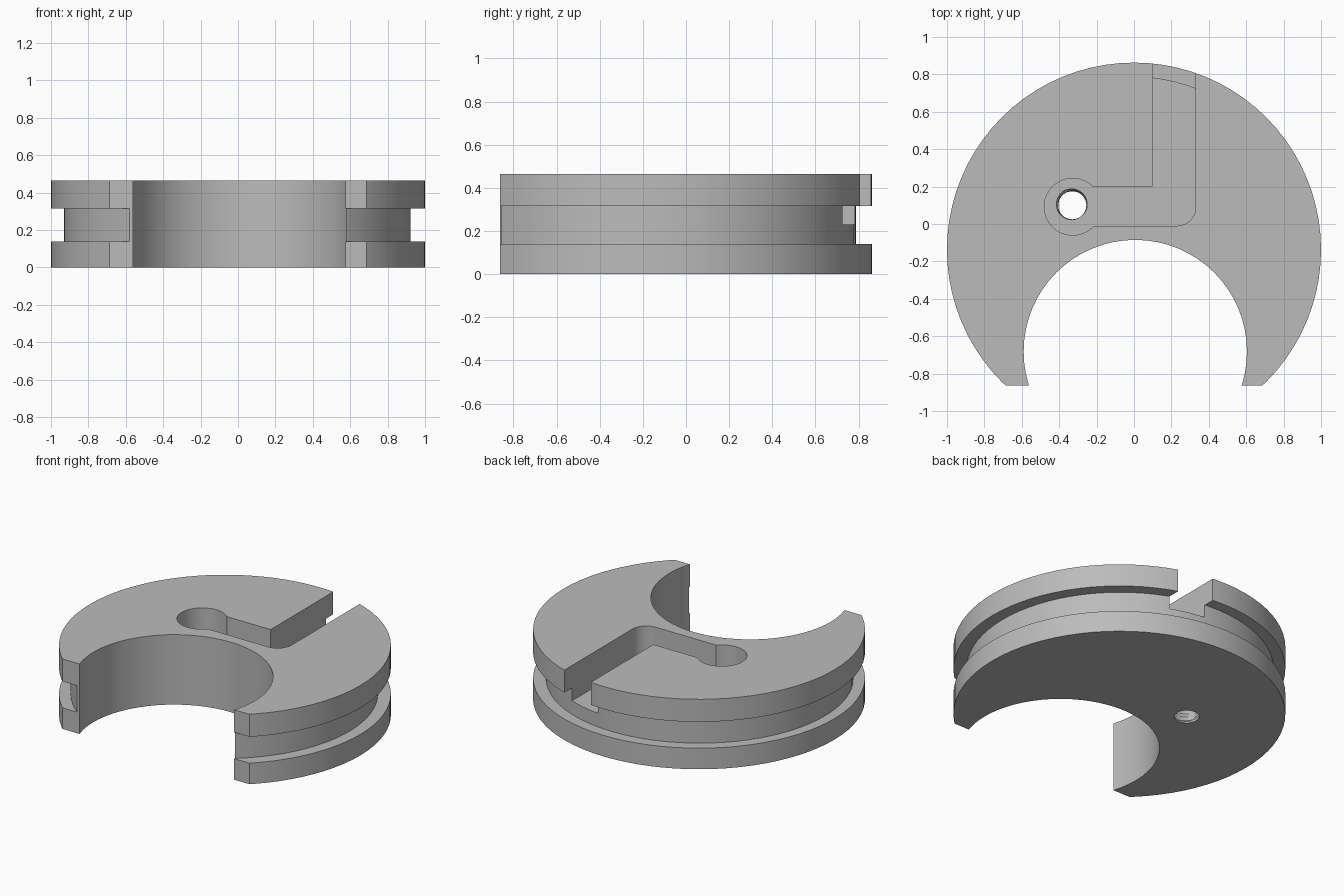
import bpy, bmesh
from math import sin, cos, pi, radians, asin, degrees

cube = bpy.data.objects.get("Cube")
if cube:
    bpy.data.objects.remove(cube, do_unlink=True)

grey = bpy.data.materials.new("plain grey")
grey.use_nodes = True
grey.diffuse_color = (0.5, 0.5, 0.5, 1)
grey.node_tree.nodes["Principled BSDF"].inputs["Base Color"].default_value = (0.5, 0.5, 0.5, 1)

HEIGHT, FLOOR = 0.465, 0.23
CENTRE_Y, FRONT_Y = -0.137, -0.8625


def arc(cx, cy, r, start, end, steps):
    angles = [radians(start + (end - start) * i / steps) for i in range(steps + 1)]
    return [(cx + r * cos(a), cy + r * sin(a)) for a in angles]


def circle(cx, cy, r, steps):
    return arc(cx, cy, r, 0, 360, steps)[:-1]


def loft(name, sections):
    """Closed solid through matching loops, each given as (outline, z)."""
    bm = bmesh.new()
    loops = [[bm.verts.new((x, y, z)) for x, y in outline] for outline, z in sections]
    n = len(loops[0])
    for low, high in zip(loops, loops[1:]):
        for i in range(n):
            j = (i + 1) % n
            bm.faces.new((low[i], low[j], high[j], high[i]))
    bm.faces.new(loops[0][::-1])
    bm.faces.new(loops[-1])
    bmesh.ops.recalc_face_normals(bm, faces=bm.faces)
    mesh = bpy.data.meshes.new(name)
    bm.to_mesh(mesh)
    bm.free()
    mesh.materials.append(grey)
    obj = bpy.data.objects.new(name, mesh)
    bpy.context.collection.objects.link(obj)
    return obj


# Grooved disc: two flanges around a narrower core
rim = circle(0, CENTRE_Y, 1, 80)
core = circle(-0.005, CENTRE_Y, 0.926, 80)
body = loft("grooved_disc", [(rim, 0), (rim, 0.14), (core, 0.14),
                             (core, 0.315), (rim, 0.315), (rim, HEIGHT)])

# Round bite and flat front
bite = circle(0.007, -0.682, 0.597, 64)
bite_cutter = loft("bite_cutter", [(bite, -0.2), (bite, 0.8)])
front = [(-1.2, -1.5), (1.2, -1.5), (1.2, FRONT_Y), (-1.2, FRONT_Y)]
front_cutter = loft("front_cutter", [(front, -0.2), (front, 0.8)])

# Bent slot with a round pocket at its end
px, py, pr = -0.328, 0.092, 0.152
y_low, y_high, x_left, x_right = -0.01, 0.2, 0.1, 0.33
a_high = degrees(asin((y_high - py) / pr))
a_low = 360 + degrees(asin((y_low - py) / pr))
slot = arc(px, py, pr, a_high, a_low, 32)
slot += arc(x_right - 0.1, y_low + 0.1, 0.1, -90, 0, 8)
slot += [(x_right, 1.2), (x_left, 1.2), (x_left, y_high)]
slot_cutter = loft("slot_cutter", [(slot, FLOOR), (slot, 0.8)])


# Threaded hole through the pocket floor
def thread_loop(z, steps=32):
    points = []
    for i in range(steps):
        a = 2 * pi * i / steps
        phase = (z / 0.06 - i / steps) % 1
        depth = 0.015 * (1 - abs(2 * phase - 1)) if 0.015 < z < FLOOR + 0.02 else 0
        r = 0.075 + depth
        points.append((-0.33 + r * cos(a), 0.1 + r * sin(a)))
    return points


levels = [-0.1] + [0.01 * i for i in range(1, 28)]
hole_cutter = loft("hole_cutter", [(thread_loop(z), z) for z in levels])

# Cut the body and bake the result
cutters = [bite_cutter, front_cutter, slot_cutter, hole_cutter]
for cutter in cutters:
    cutter.hide_render = True
    mod = body.modifiers.new(cutter.name, 'BOOLEAN')
    mod.operation = 'DIFFERENCE'
    mod.solver = 'EXACT'
    mod.object = cutter
bpy.context.view_layer.update()
graph = bpy.context.evaluated_depsgraph_get()
baked = bpy.data.meshes.new_from_object(body.evaluated_get(graph))
body.modifiers.clear()
body.data = baked
for cutter in cutters:
    bpy.data.objects.remove(cutter, do_unlink=True)

# Smooth curved walls, crisp edges
bpy.ops.object.select_all(action='DESELECT')
body.select_set(True)
bpy.context.view_layer.objects.active = body
bpy.ops.object.shade_smooth_by_angle(angle=radians(30))
